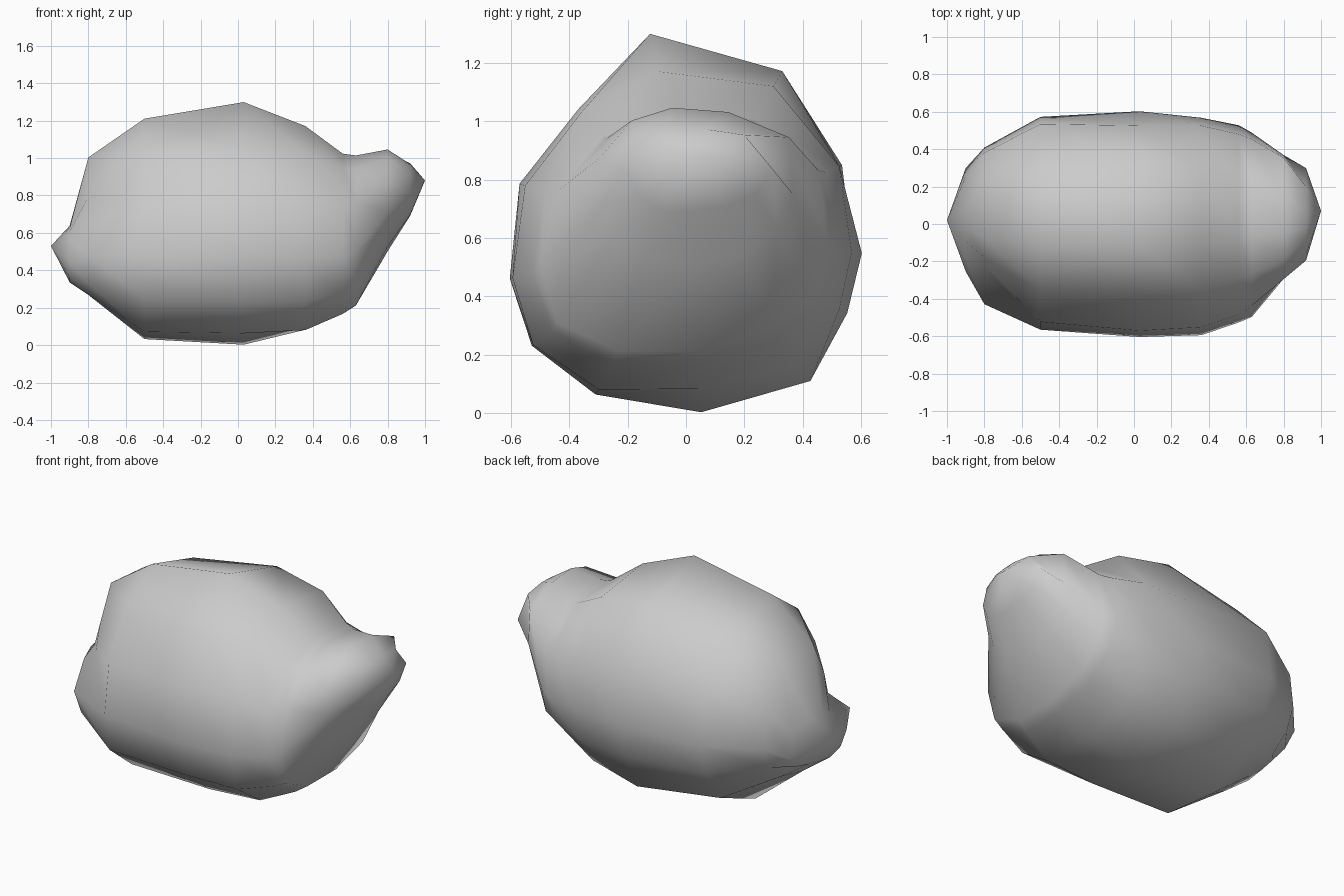
import bpy, bmesh, math

# Directions (degrees) of the corners in every cross-section: from +y over the top to -y and under
ANGLES = [25, 60, 100, 130, 162, 193, 215, 240, 275, 311, 335, 355]

# Cross-sections along x: (x, centre z, corner radii)
SECTIONS = [
    # left ledge
    (-0.90, .50, (.28, .16, .13, .14, .20, .26, .24, .19, .15, .17, .24, .30)),
    # main body
    (-0.80, .58, (.42, .46, .43, .28, .23, .44, .44, .36, .31, .35, .39, .41)),
    (-0.50, .60, (.59, .575, .62, .56, .55, .58, .63, .61, .57, .58, .57, .575)),
    (0.03, .60, (.58, .66, .71, .575, .60, .62, .645, .62, .60, .65, .61, .605)),
    (0.36, .60, (.58, .60, .58, .56, .58, .61, .64, .60, .52, .58, .58, .57)),
    (0.56, .60, (.53, .47, .43, .45, .51, .54, .56, .50, .42, .46, .51, .53)),
    (0.63, .62, (.50, .43, .40, .42, .46, .51, .54, .47, .41, .45, .49, .49)),
    # right horn
    (0.80, .78, (.39, .29, .27, .29, .31, .30, .30, .29, .28, .31, .34, .37)),
    (0.92, .86, (.22, .13, .11, .13, .17, .20, .20, .19, .17, .20, .26, .30)),
]
LEFT_TIP = (-1, .02, .53)
RIGHT_TIP = (1, .07, .88)

# Boulder: bridge the sections and close both ends at a tip
bm = bmesh.new()
n = len(ANGLES)
rings = []
for x, cz, radii in SECTIONS:
    rings.append([bm.verts.new((x, r * math.cos(math.radians(a)), cz + r * math.sin(math.radians(a))))
                  for a, r in zip(ANGLES, radii)])
for a, b in zip(rings, rings[1:]):
    for i in range(n):
        j = (i + 1) % n
        bm.faces.new((a[i], a[j], b[j], b[i]))
for tip, ring in ((LEFT_TIP, rings[0]), (RIGHT_TIP, rings[-1])):
    v = bm.verts.new(tip)
    for i in range(n):
        bm.faces.new((v, ring[i], ring[(i + 1) % n]))
bmesh.ops.recalc_face_normals(bm, faces=bm.faces)
for f in bm.faces:
    f.smooth = True

mesh = bpy.data.meshes.new("boulder")
bm.to_mesh(mesh)
bm.free()
boulder = bpy.data.objects.new("boulder", mesh)
bpy.context.collection.objects.link(boulder)
